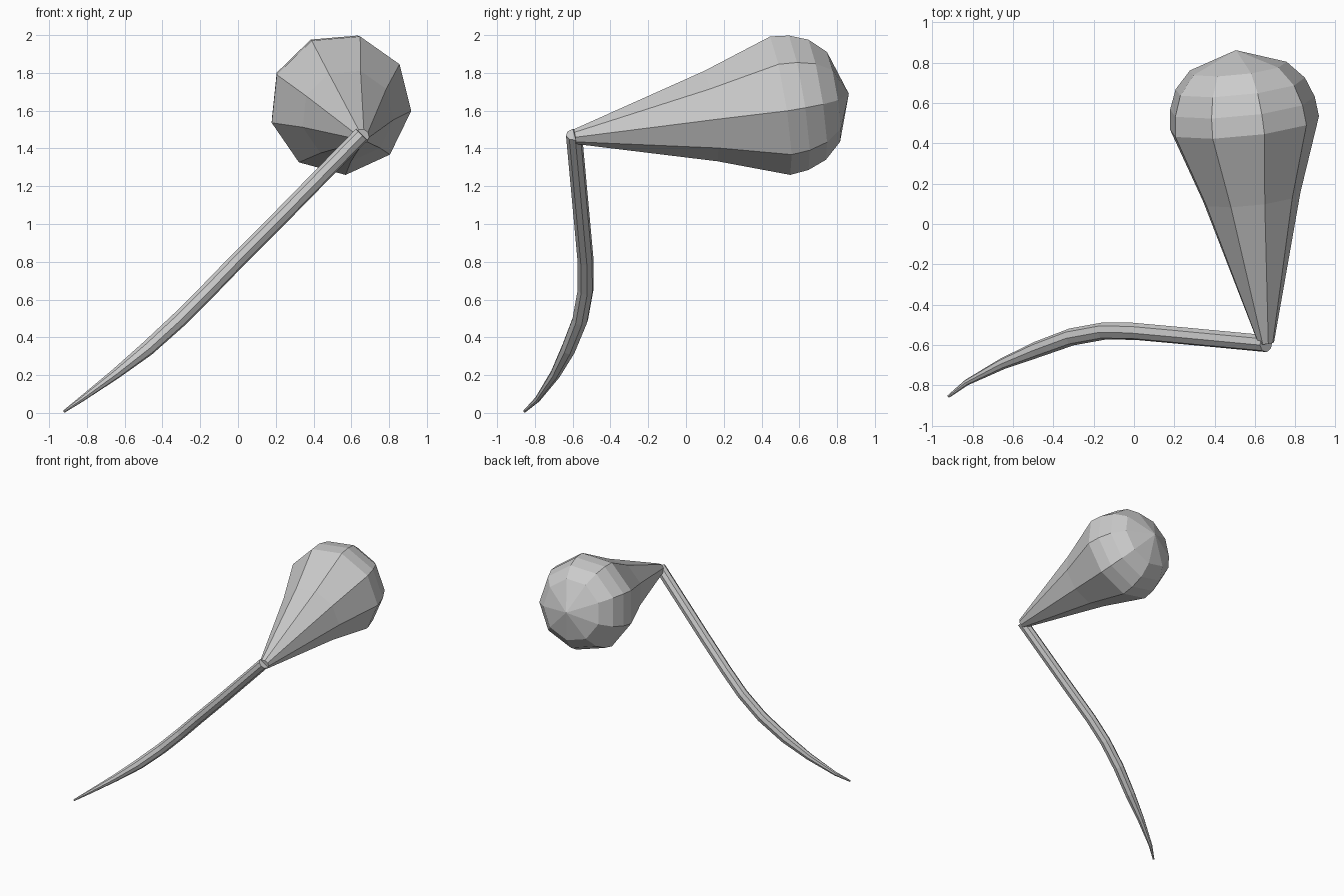
import bpy, bmesh
from math import cos, sin, radians, tau
from mathutils import Vector

if "Cube" in bpy.data.objects:
    bpy.data.objects.remove(bpy.data.objects["Cube"])


def loft(name, centres, radii, sides, ref, start=0.0):
    """Flat-faced tube through the centres; a zero radius closes to a point."""
    pts = [Vector(c) for c in centres]
    bm = bmesh.new()
    rings = []
    for i, (p, r) in enumerate(zip(pts, radii)):
        if r == 0:
            rings.append([bm.verts.new(p)])
            continue
        before = (p - pts[i - 1]).normalized() if i else Vector()
        after = (pts[i + 1] - p).normalized() if i + 1 < len(pts) else Vector()
        d = (before + after).normalized()
        u = (ref - d * ref.dot(d)).normalized()
        v = u.cross(d)
        rings.append([bm.verts.new(p + r * (u * cos(a) + v * sin(a)))
                      for a in (radians(start) + tau * k / sides for k in range(sides))])
    for a, b in zip(rings, rings[1:]):
        for k in range(sides):
            n = (k + 1) % sides
            if len(b) == 1:
                bm.faces.new((a[k], a[n], b[0]))
            else:
                bm.faces.new((a[k], a[n], b[n], b[k]))
    for ring in (rings[0], rings[-1]):
        if len(ring) > 2:
            bm.faces.new(ring)
    bmesh.ops.recalc_face_normals(bm, faces=bm.faces)
    mesh = bpy.data.meshes.new(name)
    bm.to_mesh(mesh)
    bm.free()
    obj = bpy.data.objects.new(name, mesh)
    bpy.context.collection.objects.link(obj)
    return obj


# Bulb: nine-sided cone flaring into a rounded end
base, tip = Vector((0.655, -0.59, 1.463)), Vector((0.505, 0.862, 1.69))
axis = (tip - base).normalized()
length = (tip - base).length
profile = [(0.0, 0.04), (0.73, 0.247), (1.10, 0.378), (1.20, 0.367),
           (1.30, 0.328), (1.39, 0.245), (length, 0)]
loft("bulb", [base + axis * t for t, r in profile], [r for t, r in profile],
     9, Vector((1, 0, 0)), -6)

# Stem: thin curved tube tapering to the ground
path = [(0.655, -0.593, 1.474), (0.22, -0.552, 1.03), (0, -0.532, 0.81),
        (-0.15, -0.531, 0.655), (-0.31, -0.560, 0.495), (-0.48, -0.622, 0.34),
        (-0.65, -0.692, 0.205), (-0.83, -0.786, 0.072), (-0.92, -0.855, 0.008)]
loft("stem", path, [0.043, 0.043, 0.043, 0.043, 0.043, 0.04, 0.028, 0.015, 0.007],
     8, Vector((0, 1, 0)), 10)
